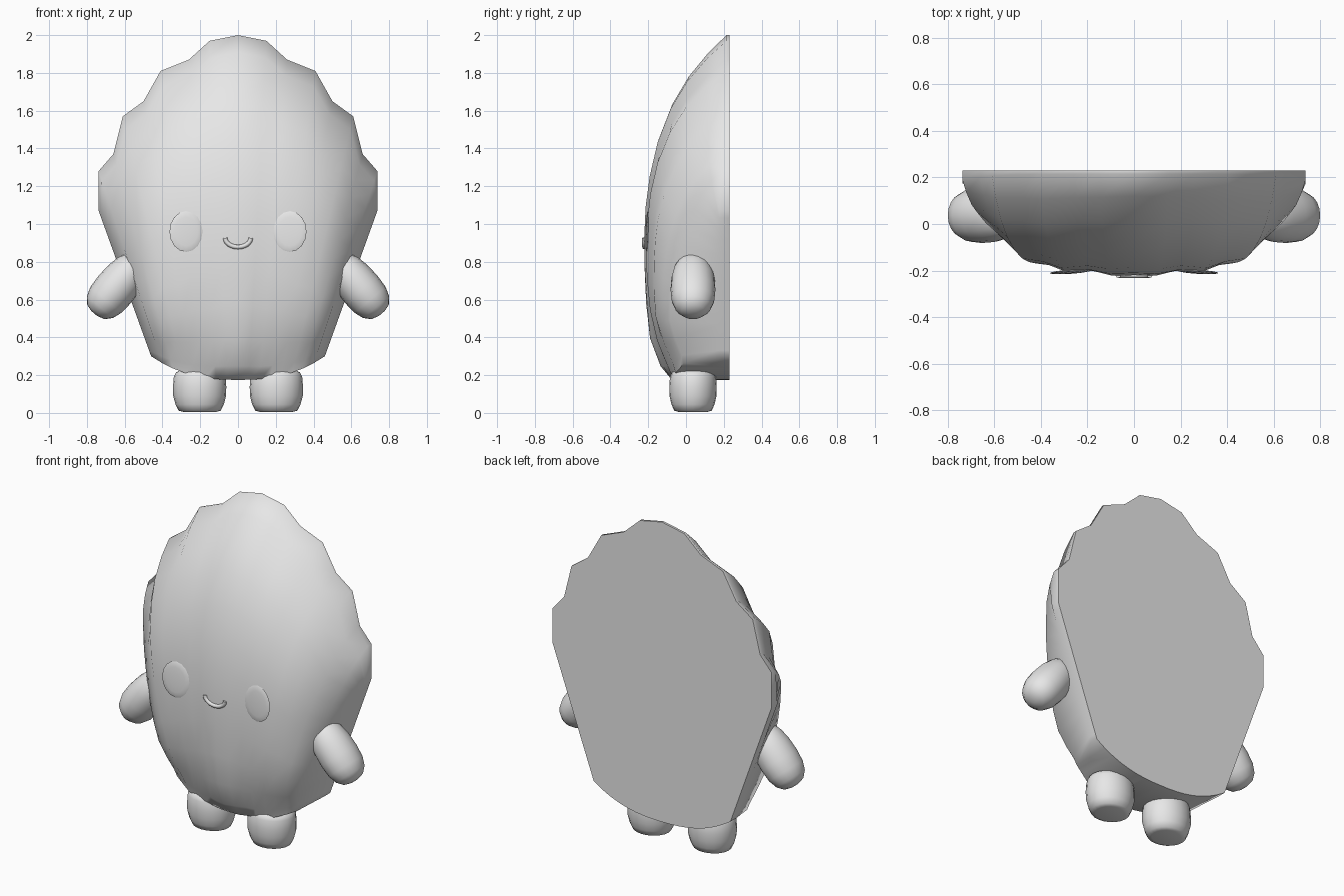
import bpy, bmesh, math
from mathutils import Vector, Matrix

cube = bpy.data.objects.get("Cube")
if cube:
    bpy.data.objects.remove(cube, do_unlink=True)

grey = bpy.data.materials.new("light grey")
grey.use_nodes = True
grey.diffuse_color = (0.8, 0.8, 0.8, 1)
grey.node_tree.nodes["Principled BSDF"].inputs["Base Color"].default_value = (0.8, 0.8, 0.8, 1)


def finish(name, bm, angle=60):
    bmesh.ops.recalc_face_normals(bm, faces=bm.faces)
    mesh = bpy.data.meshes.new(name)
    bm.to_mesh(mesh)
    bm.free()
    obj = bpy.data.objects.new(name, mesh)
    bpy.context.collection.objects.link(obj)
    mesh.materials.append(grey)
    bpy.ops.object.select_all(action='DESELECT')
    obj.select_set(True)
    bpy.context.view_layer.objects.active = obj
    bpy.ops.object.shade_smooth_by_angle(angle=math.radians(angle))
    return obj


def interp(table, t):
    for (a, u), (b, v) in zip(table, table[1:]):
        if t <= b:
            return u + (v - u) * (t - a) / (b - a)
    return table[-1][1]


# Shell: ribs fan from the bottom edge up to the scalloped rim
BACK = 0.23
rim = [(0, 2), (.15, 1.97), (.26, 1.87), (.41, 1.81), (.5, 1.65),
       (.61, 1.57), (.66, 1.37), (.738, 1.28), (.738, 1.07)]
bulge = [(0, .29), (.04, .35), (.12, .405), (.25, .432), (.4, .437),
         (.5, .428), (.6, .402), (.7, .358), (.8, .287), (.88, .2), (.95, .095), (1, 0)]
# Cross-section: boxy with steep flanks low down, softly domed higher up
roundness = [(0, .3), (.25, .3), (.8, .75), (1, .75)]
rows = [0, .04, .12, .22, .33, .42, .51, .6, .7, .8, .88, .95, 1]
last = len(rim) - 1


def shell_point(col, s):
    i = abs(col)
    q = i / last
    top_x, top_z = rim[i]
    low_x, low_z = .46 * q, .175 + .125 * q ** 2.5
    x = low_x + (top_x - low_x) * s
    z = low_z + (top_z - low_z) * s
    depth = interp(bulge, s ** (1 + .6 * q)) * (1 - q ** 2.8) ** interp(roundness, s)
    if i in (2, 4, 6):
        depth *= .965
    depth += .015 + .04 * q ** 4
    return (math.copysign(x, col), BACK - depth, z)


bm = bmesh.new()
grid = [[bm.verts.new(shell_point(c, s)) for c in range(-last, last + 1)] for s in rows]
for lower, upper in zip(grid, grid[1:]):
    for k in range(2 * last):
        bm.faces.new((lower[k], lower[k + 1], upper[k + 1], upper[k]))
# Straight wall and flat back
border = [e for e in bm.edges if e.is_boundary]
wall = bmesh.ops.extrude_edge_only(bm, edges=border)["geom"]
for v in wall:
    if isinstance(v, bmesh.types.BMVert):
        v.co.y = BACK
bmesh.ops.holes_fill(bm, edges=[e for e in bm.edges if e.is_boundary], sides=0)
shell = finish("shell_body", bm)


def lathe(name, profile, matrix, depth_ratio=1.0, sides=20):
    """Closed round form about local z from (radius, height) pairs."""
    bm = bmesh.new()
    rings = []
    for r, h in profile:
        rings.append([bm.verts.new((r * math.cos(a), r * depth_ratio * math.sin(a), h))
                      for a in (2 * math.pi * k / sides for k in range(sides))])
    for a, b in zip(rings, rings[1:]):
        for k in range(sides):
            n = (k + 1) % sides
            bm.faces.new((a[k], a[n], b[n], b[k]))
    bm.faces.new(rings[0])
    bm.faces.new(rings[-1])
    bm.transform(matrix)
    return finish(name, bm)


foot_profile = [(.085, .005), (.112, .012), (.128, .045), (.14, .09), (.141, .14),
                (.137, .19), (.125, .215), (.09, .23), (.03, .235)]
arm_profile = [(.02, -.195), (.06, -.183), (.09, -.15), (.107, -.1), (.112, -.03),
               (.108, .05), (.096, .11), (.075, .16), (.045, .19), (.012, .2)]

for side, label in ((1, "left"), (-1, "right")):
    # Stubby feet
    lathe(label + "_foot", foot_profile, Matrix.Translation((.203 * side, .037, 0)), .89)

    # Arms slanting down and outwards
    tilt = Matrix.Rotation(math.radians(-40 * side), 4, 'Y')
    lathe(label + "_arm", arm_profile,
          Matrix.Translation((.635 * side, .037, .675)) @ tilt, 1.06)

    # Eyes: shallow domes lying almost flush with the shell
    hit, spot, normal, _ = shell.ray_cast(Vector((.275 * side, -2, .96)), Vector((0, 1, 0)))
    bm = bmesh.new()
    bmesh.ops.create_uvsphere(bm, u_segments=16, v_segments=8, radius=1)
    turn = normal.to_track_quat('Z', 'Y').to_matrix().to_4x4()
    bm.transform(Matrix.Translation(spot) @ turn @ Matrix.Diagonal((.088, .108, .008, 1)))
    finish(label + "_eye", bm)

# Smile: a thin round tube
curve = bpy.data.curves.new("smile", 'CURVE')
curve.dimensions = '3D'
curve.bevel_depth = .012
curve.bevel_resolution = 2
curve.use_fill_caps = True
spline = curve.splines.new('POLY')
steps = 12
spline.points.add(steps)
for k, p in enumerate(spline.points):
    a = math.pi * (k / steps)
    p.co = (-.068 * math.cos(a), -.22, .926 - .048 * math.sin(a), 1)
smile = bpy.data.objects.new("smile", curve)
bpy.context.collection.objects.link(smile)
curve.materials.append(grey)
